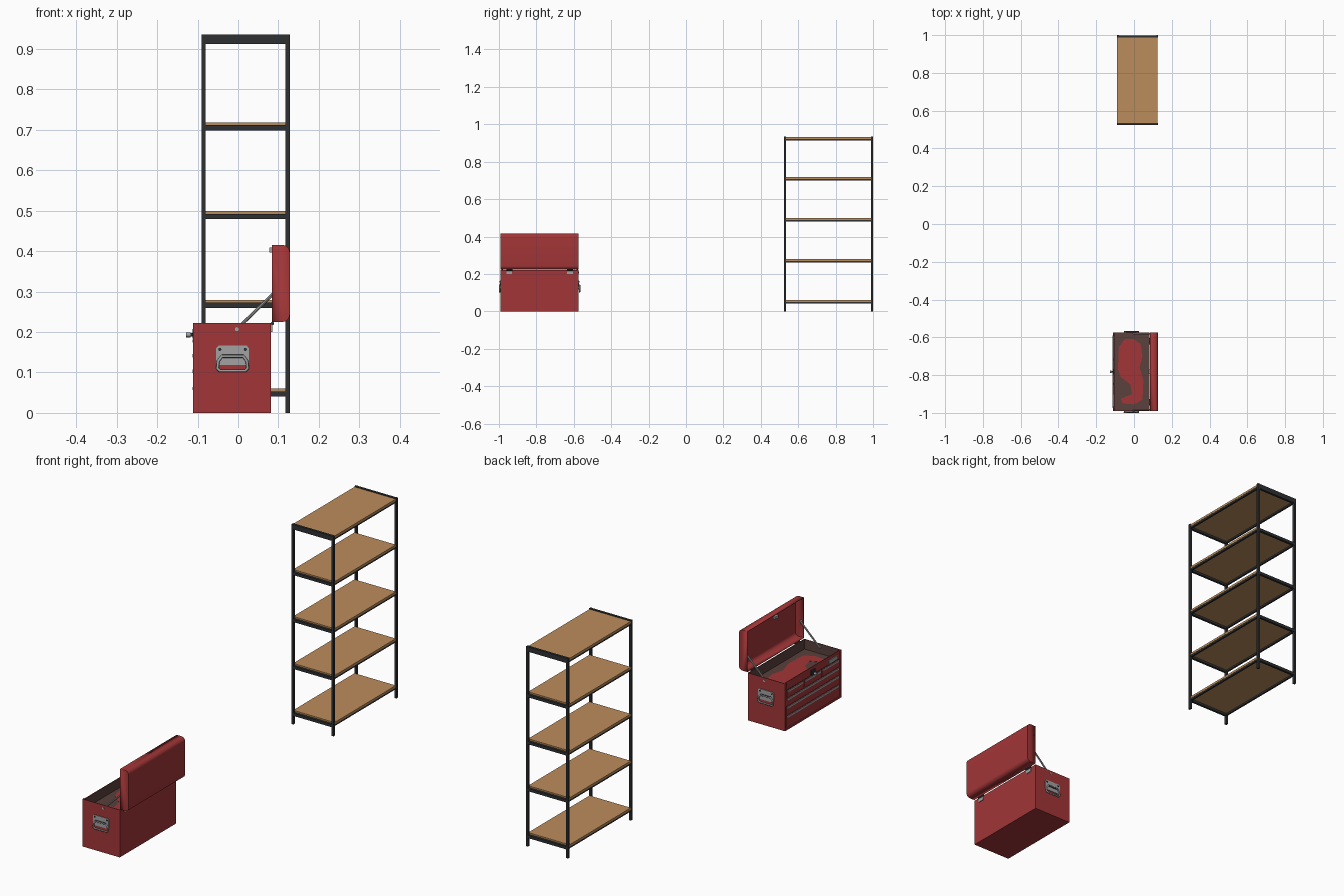
import bpy, bmesh, math
from mathutils import Vector

if "Cube" in bpy.data.objects:
    bpy.data.objects.remove(bpy.data.objects["Cube"])


def mat(name, r, g, b):
    m = bpy.data.materials.new(name)
    m.diffuse_color = (r, g, b, 1)
    m.use_nodes = True
    m.node_tree.nodes["Principled BSDF"].inputs["Base Color"].default_value = m.diffuse_color
    return m


RED = mat("red paint", 0.36, 0.036, 0.038)
RUST = mat("worn brown paint", 0.10, 0.052, 0.045)
WOOD = mat("wood", 0.50, 0.265, 0.105)
BLACK = mat("dark steel", 0.028, 0.030, 0.032)
SILVER = mat("silver steel", 0.36, 0.36, 0.36)


def finish(name, bm, *mats):
    bmesh.ops.recalc_face_normals(bm, faces=bm.faces)
    me = bpy.data.meshes.new(name)
    bm.to_mesh(me)
    bm.free()
    for m in mats:
        me.materials.append(m)
    ob = bpy.data.objects.new(name, me)
    bpy.context.collection.objects.link(ob)
    return ob


def box(name, x, y, z, m):
    """Box from (min, max) pairs."""
    bm = bmesh.new()
    bmesh.ops.create_cube(bm, size=1)
    for v in bm.verts:
        v.co = [r[0] if c < 0 else r[1] for c, r in zip(v.co, (x, y, z))]
    return finish(name, bm, m)


def prism(bm, pts, lo, hi, axis):
    """Extrude a 2D outline along y (pts are x,z) or z (pts are x,y)."""
    def put(p, d):
        return (p[0], d, p[1]) if axis == "y" else (p[0], p[1], d)
    a = [bm.verts.new(put(p, lo)) for p in pts]
    b = [bm.verts.new(put(p, hi)) for p in pts]
    bm.faces.new(a)
    bm.faces.new(b)
    n = len(pts)
    for i in range(n):
        bm.faces.new((a[i], a[(i + 1) % n], b[(i + 1) % n], b[i]))


def rod(name, p, q, r, m, sides=12):
    p, q = Vector(p), Vector(q)
    bm = bmesh.new()
    bmesh.ops.create_cone(bm, cap_ends=True, segments=sides, radius1=r, radius2=r, depth=(q - p).length)
    rot = (q - p).to_track_quat("Z", "Y")
    for v in bm.verts:
        v.co = rot @ v.co + (p + q) / 2
    return finish(name, bm, m)


def hollow(ob, thick, inner):
    s = ob.modifiers.new("shell", "SOLIDIFY")
    s.thickness, s.offset, s.material_offset = thick, -1, inner


def smooth(ob, deg=35):
    bpy.ops.object.select_all(action="DESELECT")
    ob.select_set(True)
    bpy.context.view_layer.objects.active = ob
    bpy.ops.object.shade_smooth_by_angle(angle=math.radians(deg))


# ---------- Shelving unit ----------
X0, X1, Y0, Y1 = -0.09, 0.128, 0.523, 1.0
for px in ((X0, X0 + 0.010), (X1 - 0.010, X1)):
    for py in ((Y0, Y0 + 0.012), (Y1 - 0.012, Y1)):
        box("shelf_post", px, py, (0, 0.935), BLACK)
for i in range(5):
    top = 0.06 + 0.2195 * i
    lift = 0.008 if i == 4 else 0       # top end rails stand proud of the board
    if i == 4:
        top = 0.932
    box("shelf_board", (X0 + 0.001, X1 - 0.003), (Y0 + 0.012, Y1 - 0.012), (top - 0.010, top), WOOD)
    # end rails, flush between the posts
    for py in ((Y0 + 0.001, Y0 + 0.012), (Y1 - 0.012, Y1 - 0.001)):
        box("shelf_end_rail", (X0 + 0.009, X1 - 0.009), py, (top - 0.020, top - 0.007 + lift + (0.002 if lift else 0)), BLACK)
    # long rails under the board edges
    for px in ((X0 + 0.002, X0 + 0.010), (X1 - 0.012, X1 - 0.004)):
        box("shelf_long_rail", px, (Y0 + 0.011, Y1 - 0.011), (top - 0.018, top - 0.010), BLACK)

# ---------- Tool chest body: open box with a recessed drawer front ----------
BX0, BX1, BY0, BY1, BH = -0.111, 0.082, -0.991, -0.574, 0.222
bm = bmesh.new()
prism(bm, [(BX0, BY0), (BX1, BY0), (BX1, BY1), (BX0, BY1)], 0, BH, "z")
bmesh.ops.recalc_face_normals(bm, faces=bm.faces)
lid_face = [f for f in bm.faces if f.normal.z > 0.9]
front = [f for f in bm.faces if f.normal.x < -0.9]
bmesh.ops.delete(bm, geom=lid_face, context="FACES_ONLY")
bmesh.ops.inset_region(bm, faces=front, thickness=0.010, depth=0)
bmesh.ops.inset_region(bm, faces=front, thickness=0.0005, depth=-0.004)
# finish() recalculates; the shell stays facing outwards
body = finish("chest_body", bm, RED, RUST)
hollow(body, 0.004, 1)

# Tray floor with a patch of remaining red paint
box("tray_floor", (BX0 + 0.006, BX1 - 0.003), (BY0 + 0.003, BY1 - 0.003), (0.172, 0.176), RUST)
patch = [(-0.08, -0.65), (-0.05, -0.61), (0.0, -0.61), (0.035, -0.635), (0.045, -0.70), (0.03, -0.76),
         (0.05, -0.83), (0.045, -0.93), (0.0, -0.955), (-0.06, -0.95), (-0.07, -0.925), (-0.01, -0.90),
         (-0.02, -0.85), (-0.07, -0.81), (-0.085, -0.77)]
bm = bmesh.new()
prism(bm, patch, 0.1755, 0.177, "z")
finish("tray_red_patch", bm, RED)

# Drawers with full-width pulls
FX = BX0 + 0.004
DY0, DY1 = BY0 + 0.013, BY1 - 0.013


def drawer(y0, y1, z0, z1):
    box("drawer_front", (FX - 0.003, FX + 0.001), (y0, y1), (z0, z1), RED)
    box("drawer_pull", (FX - 0.0055, FX - 0.002), (y0 + 0.004, y1 - 0.004), (z1 - 0.010, z1 - 0.002), SILVER)


box("drawer_gap", (FX - 0.0006, FX + 0.001), (DY0, DY1), (0.014, 0.186), BLACK)
for z0, z1 in ((0.016, 0.066), (0.069, 0.109), (0.112, 0.147)):
    drawer(DY0, DY1, z0, z1)
w = (DY1 - DY0) / 3
for i in range(3):
    drawer(DY0 + w * i + 0.0015, DY0 + w * (i + 1) - 0.0015, 0.150, 0.184)
box("front_plate", (FX - 0.004, FX), (-0.965, -0.90), (0.188, 0.206), SILVER)

# Front latch
YC = (BY0 + BY1) / 2
box("latch_plate", (FX - 0.005, FX), (YC - 0.014, YC + 0.014), (0.184, 0.208), BLACK)
rod("latch_stem", (FX - 0.004, YC, 0.193), (-0.122, YC, 0.193), 0.004, BLACK)
smooth(rod("latch_knob", (-0.128, YC, 0.193), (-0.118, YC, 0.193), 0.006, SILVER, 16))

# ---------- Open lid: rounded hollow shell facing the front ----------
LX0, LX1, LZ0, LZ1, R = 0.084, 0.128, 0.225, 0.415, 0.018
prof = [(LX0, LZ0)]
for cz, start in ((LZ0 + R, -90), (LZ1 - R, 0)):
    for k in range(7):
        a = math.radians(start + 15 * k)
        prof.append((LX1 - R + R * math.cos(a), cz + R * math.sin(a)))
prof.append((LX0, LZ1))
bm = bmesh.new()
prism(bm, prof, BY0, BY1, "y")
bmesh.ops.recalc_face_normals(bm, faces=bm.faces)
bmesh.ops.delete(bm, geom=[f for f in bm.faces if f.normal.x < -0.9], context="FACES_ONLY")
lid = finish("chest_lid", bm, RED)
hollow(lid, 0.003, 0)
smooth(lid)
box("lid_catch", (0.078, 0.088), (YC - 0.012, YC + 0.012), (0.397, 0.409), SILVER)

# Hinges
for y in (-0.944, -0.620):
    box("hinge_leaf", (BX1 - 0.001, BX1 + 0.003), (y - 0.015, y + 0.015), (0.200, 0.220), SILVER)
    smooth(rod("hinge_pin", (BX1 + 0.003, y - 0.017, 0.221), (BX1 + 0.003, y + 0.017, 0.221), 0.004, BLACK))

# ---------- Lid stays and carrying handles, one of each per end ----------
for face, s in ((BY0, -1), (BY1, 1)):
    yi = face - s * 0.008
    rod("lid_stay", (-0.003, yi, 0.207), (0.098, yi, 0.305), 0.004, SILVER, 8)
    smooth(rod("stay_bolt", (-0.003, yi, 0.207), (-0.003, face + s * 0.002, 0.207), 0.005, SILVER))
    smooth(rod("stay_lid_bolt", (0.096, yi, 0.303), (0.096, face - s * 0.001, 0.303), 0.005, SILVER))
    # back plate with cut corners
    bm = bmesh.new()
    prism(bm, [(-0.050, 0.118), (0.024, 0.118), (0.027, 0.124), (0.027, 0.160), (0.022, 0.166),
               (-0.048, 0.166), (-0.054, 0.160), (-0.054, 0.124)], face - s * 0.001, face + s * 0.003, "y")
    finish("handle_plate", bm, SILVER)
    for x in (-0.045, 0.018):
        rod("handle_rivet", (x, face, 0.157), (x, face + s * 0.005, 0.157), 0.004, BLACK)
    # hanging loop
    yl = face + s * 0.005
    loop = [(-0.040, 0.140), (-0.049, 0.128), (-0.051, 0.110), (-0.045, 0.104),
            (0.018, 0.104), (0.024, 0.110), (0.022, 0.128), (0.013, 0.140)]
    cu = bpy.data.curves.new("handle_loop", "CURVE")
    cu.dimensions, cu.bevel_depth, cu.bevel_resolution = "3D", 0.0038, 2
    sp = cu.splines.new("POLY")
    sp.points.add(len(loop) - 1)
    for p, (x, z) in zip(sp.points, loop):
        p.co = (x, yl, z, 1)
    sp.use_cyclic_u = True
    cu.materials.append(SILVER)
    bpy.context.collection.objects.link(bpy.data.objects.new("handle_loop", cu))
    rod("handle_pivot", (-0.040, face + s * 0.0045, 0.140), (0.013, face + s * 0.0045, 0.140), 0.004, BLACK)
